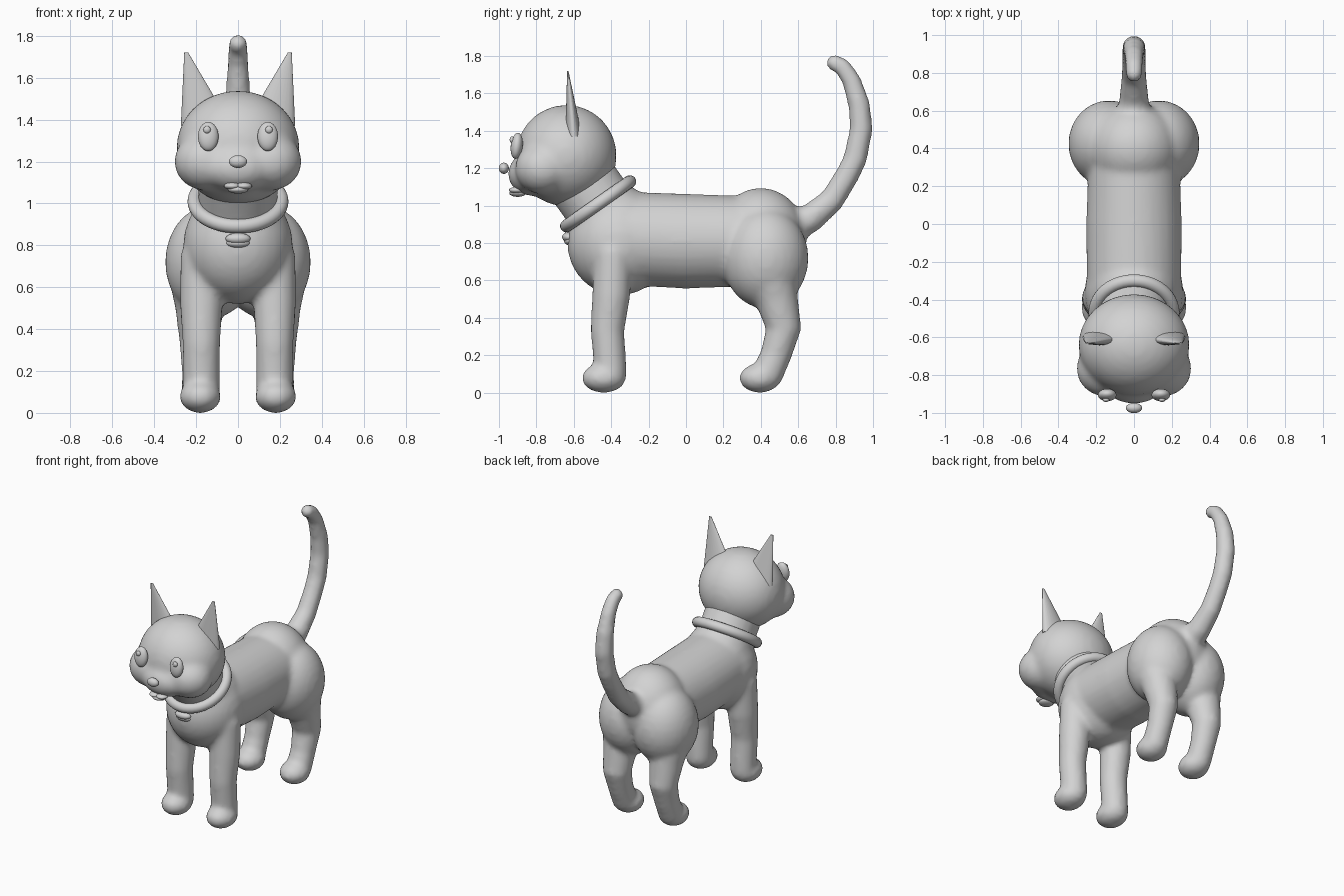
import bpy, bmesh, math
from mathutils import Vector, Matrix

if "Cube" in bpy.data.objects:
    bpy.data.objects.remove(bpy.data.objects["Cube"])

grey = bpy.data.materials.new("plain grey")
grey.diffuse_color = (0.65, 0.65, 0.65, 1)
grey.use_nodes = True
grey.node_tree.nodes["Principled BSDF"].inputs["Base Color"].default_value = grey.diffuse_color


def ball(bm, c, r, tilt=0.0, seg=32):
    """Ellipsoid with centre c and radii r, tilted about x."""
    m = (Matrix.Translation(c) @ Matrix.Rotation(tilt, 4, 'X')
         @ Matrix.Diagonal((*r, 1)))
    bmesh.ops.create_uvsphere(bm, u_segments=seg, v_segments=seg // 2, radius=1, matrix=m)


def tube(bm, x, pts, seg=24):
    """Round limb at side offset x through (y, z, radius) points, with ball ends."""
    rings = []
    for i, (y, z, r) in enumerate(pts):
        a, b = pts[max(i - 1, 0)], pts[min(i + 1, len(pts) - 1)]
        n = Vector((0, a[1] - b[1], b[0] - a[0])).normalized()
        rings.append([bm.verts.new(Vector((x, y, z)) + r * (
            math.cos(t) * Vector((1, 0, 0)) + math.sin(t) * n))
            for t in (2 * math.pi * k / seg for k in range(seg))])
    faces = []
    for a, b in zip(rings, rings[1:]):
        for k in range(seg):
            j = (k + 1) % seg
            faces.append(bm.faces.new((a[k], a[j], b[j], b[k])))
    faces += [bm.faces.new(rings[0][::-1]), bm.faces.new(rings[-1])]
    bmesh.ops.recalc_face_normals(bm, faces=faces)
    for y, z, r in (pts[0], pts[-1]):
        ball(bm, (x, y, z), (r, r, r), seg=24)


def finish(bm, name, blend=0.0, steps=6):
    """Make an object; with blend, fuse overlapping forms into one soft skin."""
    me = bpy.data.meshes.new(name)
    bm.to_mesh(me)
    bm.free()
    ob = bpy.data.objects.new(name, me)
    bpy.context.collection.objects.link(ob)
    bpy.ops.object.select_all(action='DESELECT')
    bpy.context.view_layer.objects.active = ob
    ob.select_set(True)
    if blend:
        mod = ob.modifiers.new("fuse", 'REMESH')
        mod.mode = 'VOXEL'
        mod.voxel_size = blend
        sm = ob.modifiers.new("soften", 'SMOOTH')
        sm.factor = 0.5
        sm.iterations = steps
        for m in (mod.name, sm.name):
            bpy.ops.object.modifier_apply(modifier=m)
    ob.data.materials.clear()
    ob.data.materials.append(grey)
    bpy.ops.object.shade_smooth_by_angle(angle=math.radians(50))
    return ob


# Body, legs and tail in one skin
bm = bmesh.new()
tube(bm, 0, [(-0.34, 0.825, 0.25), (0, 0.81, 0.253), (0.38, 0.81, 0.24)], 32)
ball(bm, (0, -0.36, 0.80), (0.262, 0.275, 0.28))
ball(bm, (0, 0.40, 0.82), (0.25, 0.245, 0.275))
tube(bm, 0, [(-0.36, 0.87, 0.235), (-0.47, 1.01, 0.19), (-0.57, 1.15, 0.19)])
for s in (-1, 1):
    # front leg
    tube(bm, s * 0.175, [(-0.39, 0.74, 0.10), (-0.40, 0.52, 0.102),
                         (-0.42, 0.33, 0.09), (-0.41, 0.20, 0.088), (-0.405, 0.10, 0.088)])
    ball(bm, (s * 0.18, -0.44, 0.078), (0.099, 0.118, 0.079))
    # haunch and hind leg
    ball(bm, (s * 0.132, 0.425, 0.72), (0.216, 0.23, 0.27))
    tube(bm, s * 0.185, [(0.44, 0.66, 0.15), (0.485, 0.50, 0.115), (0.522, 0.34, 0.095),
                         (0.48, 0.20, 0.083), (0.435, 0.10, 0.085)])
    ball(bm, (s * 0.18, 0.395, 0.078), (0.099, 0.11, 0.079))
# tail
tube(bm, 0, [(0.53, 0.88, 0.10), (0.67, 0.935, 0.077), (0.78, 1.03, 0.067), (0.855, 1.15, 0.064),
             (0.905, 1.25, 0.064), (0.937, 1.41, 0.062), (0.926, 1.54, 0.059),
             (0.885, 1.67, 0.051), (0.835, 1.745, 0.047), (0.795, 1.763, 0.045)], 16)
finish(bm, "body", 0.018)

# Head with cheeks and muzzle
bm = bmesh.new()
ball(bm, (0, -0.64, 1.267), (0.295, 0.27, 0.272))
ball(bm, (0, -0.82, 1.17), (0.175, 0.133, 0.118))
for s in (-1, 1):
    ball(bm, (s * 0.15, -0.765, 1.20), (0.156, 0.15, 0.14))
finish(bm, "head", 0.018, 12)

# Ears: flattened leaning cones
for s, side in ((-1, "left"), (1, "right")):
    bm = bmesh.new()
    bmesh.ops.create_cone(bm, cap_ends=True, segments=24, radius1=1, radius2=0.08, depth=1)
    for v in bm.verts:
        t = v.co.z + 0.5
        v.co = Vector((s * (0.152 + 0.095 * t) + 0.121 * v.co.x,
                       -0.60 - 0.032 * t + 0.045 * v.co.y, 1.37 + 0.35 * t))
    finish(bm, side + "_ear")

    # eye with a small raised glint
    bm = bmesh.new()
    ball(bm, (s * 0.142, -0.905, 1.32), (0.049, 0.032, 0.07), -0.12)
    finish(bm, side + "_eye")
    bm = bmesh.new()
    ball(bm, (s * 0.148, -0.93, 1.352), (0.018, 0.013, 0.018), seg=16)
    finish(bm, side + "_eye_glint")

# Nose
bm = bmesh.new()
ball(bm, (0, -0.974, 1.20), (0.043, 0.027, 0.03))
finish(bm, "nose")

# Mouth: two upper lobes and a lower lip
bm = bmesh.new()
for s in (-1, 1):
    ball(bm, (s * 0.027, -0.905, 1.083), (0.04, 0.042, 0.018), seg=20)
ball(bm, (0, -0.90, 1.067), (0.05, 0.045, 0.02), seg=20)
finish(bm, "mouth")

# Collar: tilted ring
bm = bmesh.new()
tilt = Matrix.Translation((0, -0.47, 1.01)) @ Matrix.Rotation(math.radians(35), 4, 'X')
n, k = 48, 16
grid = [[bm.verts.new(tilt @ Vector((
    (0.207 + 0.034 * math.cos(b)) * math.cos(a),
    (0.207 + 0.034 * math.cos(b)) * math.sin(a), 0.034 * math.sin(b))))
    for b in (2 * math.pi * j / k for j in range(k))]
    for a in (2 * math.pi * i / n for i in range(n))]
for i in range(n):
    for j in range(k):
        p, q = grid[i], grid[(i + 1) % n]
        bm.faces.new((p[j], q[j], q[(j + 1) % k], p[(j + 1) % k]))
finish(bm, "collar")

# Bell: dome over a narrower lower half
bm = bmesh.new()
ball(bm, (0, -0.628, 0.832), (0.06, 0.034, 0.027), seg=24)
ball(bm, (0, -0.622, 0.812), (0.057, 0.03, 0.024), seg=24)
finish(bm, "bell")
